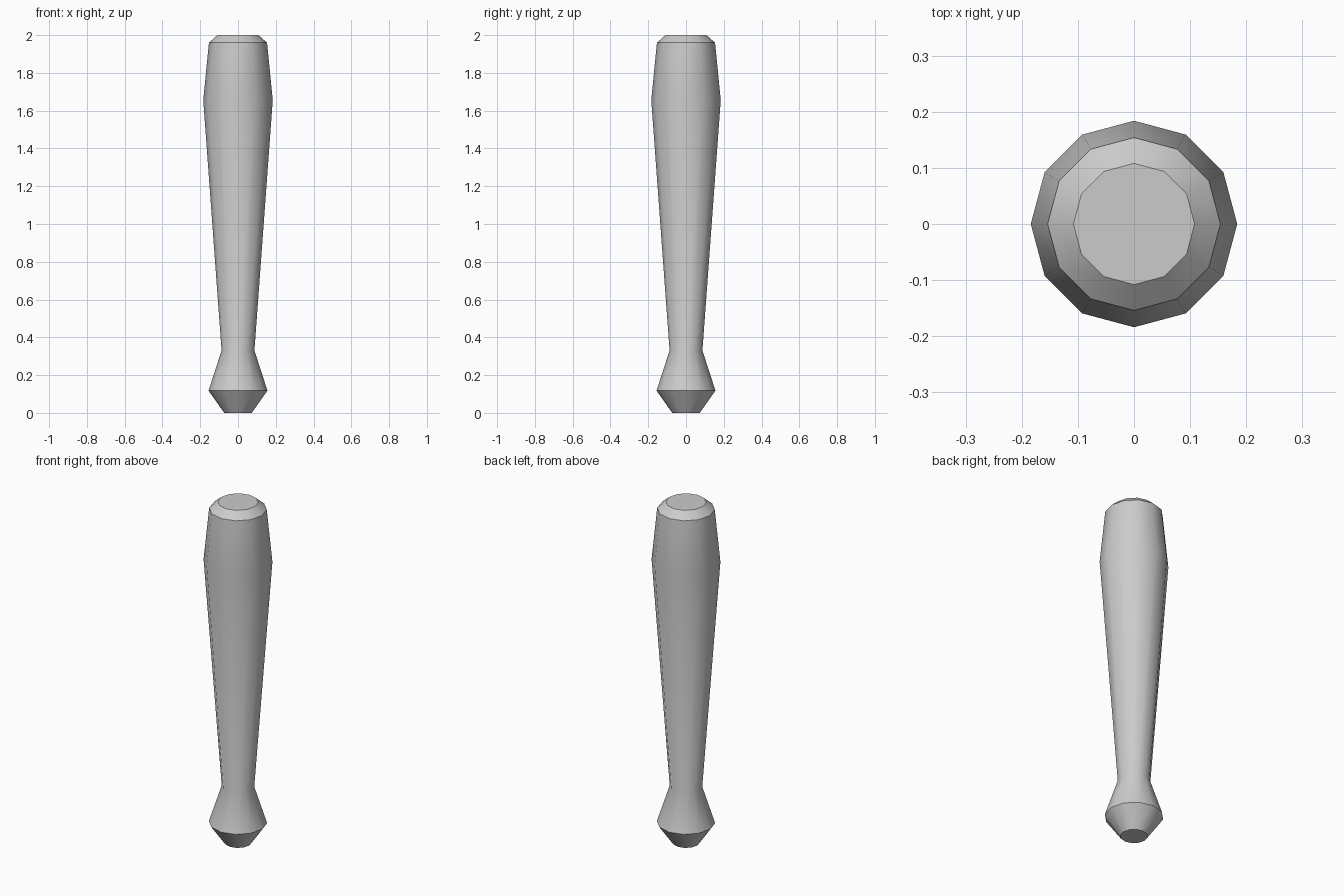
import bpy, bmesh, math

if "Cube" in bpy.data.objects:
    bpy.data.objects.remove(bpy.data.objects["Cube"])

SIDES = 12
# Club profile from knob to tip: (radius, height)
PROFILE = [(0.073, 0.0), (0.156, 0.118), (0.087, 0.33),
           (0.184, 1.655), (0.154, 1.96), (0.108, 2.0)]


def lathe(name, profile, sides):
    bm = bmesh.new()
    rings = []
    for r, z in profile:
        rings.append([bm.verts.new((r * math.cos(math.tau * i / sides),
                                    r * math.sin(math.tau * i / sides), z))
                      for i in range(sides)])
    # Side walls
    for low, high in zip(rings, rings[1:]):
        for i in range(sides):
            j = (i + 1) % sides
            bm.faces.new((low[i], low[j], high[j], high[i]))
    # End caps
    bm.faces.new(rings[0][::-1])
    bm.faces.new(rings[-1])
    mesh = bpy.data.meshes.new(name)
    bm.to_mesh(mesh)
    bm.free()
    obj = bpy.data.objects.new(name, mesh)
    bpy.context.collection.objects.link(obj)
    return obj


# Tapered club with flared knob, soft sides and crisp rims
club = lathe("club", PROFILE, SIDES)
bpy.context.view_layer.objects.active = club
club.select_set(True)
bpy.ops.object.shade_smooth_by_angle(angle=math.radians(35))
